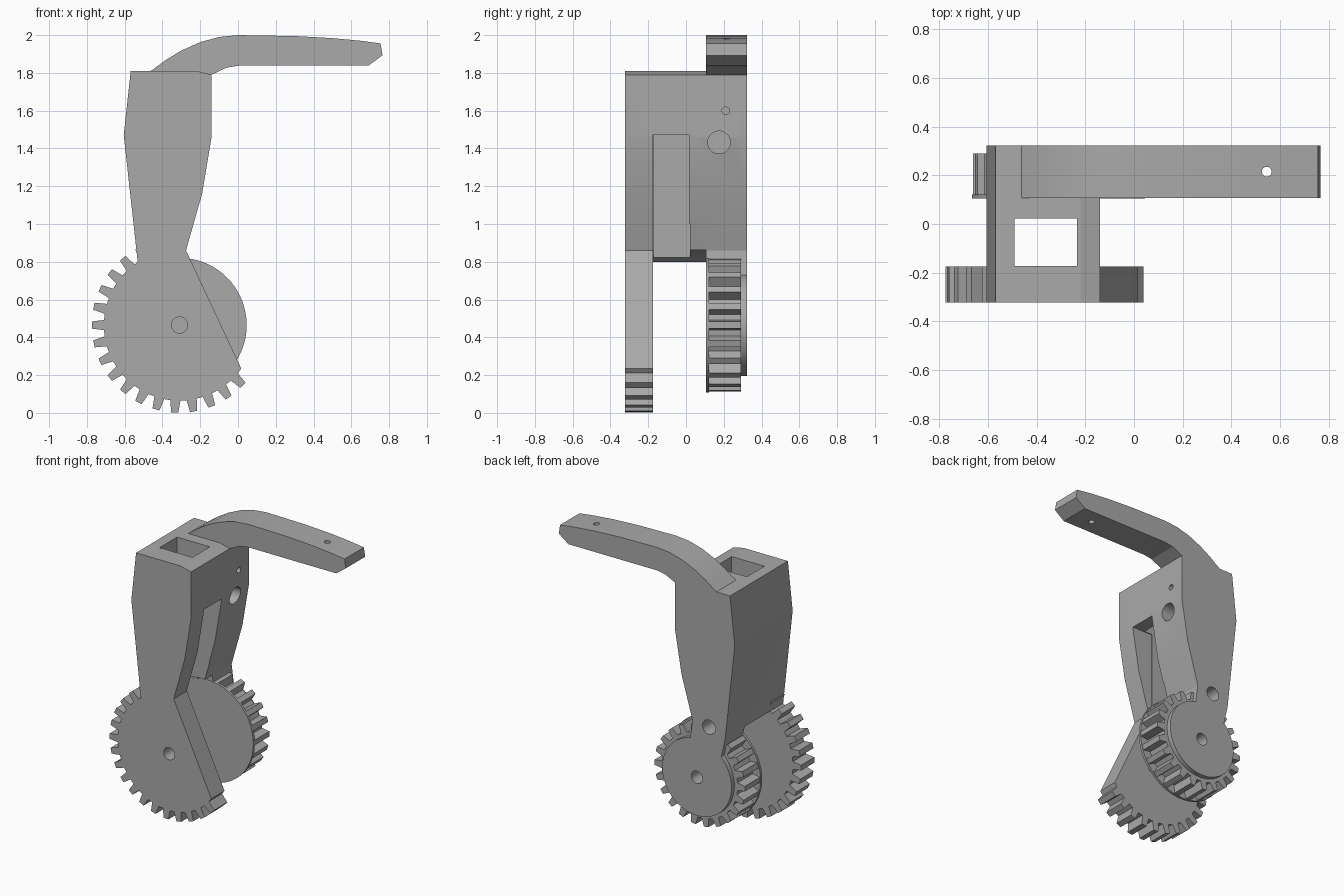
import bpy, bmesh, math
from mathutils import Matrix

if "Cube" in bpy.data.objects:
    bpy.data.objects.remove(bpy.data.objects["Cube"])

grey = bpy.data.materials.new("plain_grey")
grey.use_nodes = True
grey.diffuse_color = (0.4, 0.4, 0.4, 1)
grey.node_tree.nodes["Principled BSDF"].inputs["Base Color"].default_value = (0.4, 0.4, 0.4, 1)

AXLE = (-0.31, 0.465)
FRONT, BACK = -0.322, 0.322
PLATE_BACK = -0.175      # rear of the front gear plate
ARM_FRONT = 0.107        # front of the rear arm and gear


def add_object(name, bm):
    bmesh.ops.recalc_face_normals(bm, faces=bm.faces)
    mesh = bpy.data.meshes.new(name)
    bm.to_mesh(mesh)
    bm.free()
    mesh.materials.append(grey)
    ob = bpy.data.objects.new(name, mesh)
    bpy.context.collection.objects.link(ob)
    return ob


def extrude_profile(name, points, y0, y1):
    """Extrude an (x, z) outline along y."""
    bm = bmesh.new()
    face = bm.faces.new([bm.verts.new((x, y0, z)) for x, z in points])
    ext = bmesh.ops.extrude_face_region(bm, geom=[face])["geom"]
    bmesh.ops.translate(bm, vec=(0, y1 - y0, 0),
                        verts=[v for v in ext if isinstance(v, bmesh.types.BMVert)])
    return add_object(name, bm)


def box(name, x0, x1, y0, y1, z0, z1):
    return extrude_profile(name, [(x0, z0), (x1, z0), (x1, z1), (x0, z1)], y0, y1)


def disc(name, centre, radius, y0, y1, sides=64):
    pts = [(centre[0] + radius * math.cos(math.tau * i / sides),
            centre[1] + radius * math.sin(math.tau * i / sides)) for i in range(sides)]
    return extrude_profile(name, pts, y0, y1)


def rod(name, axis, centre, radius, depth):
    """Round cutter along x or z."""
    bm = bmesh.new()
    turn = Matrix.Rotation(math.pi / 2, 4, "Y") if axis == "X" else Matrix()
    bmesh.ops.create_cone(bm, cap_ends=True, segments=32, radius1=radius, radius2=radius,
                          depth=depth, matrix=Matrix.Translation(centre) @ turn)
    return add_object(name, bm)


def gear_outline(root, tip, teeth, base_half, tip_half, phase=0.0):
    """Toothed outline; half widths are lengths along the rim."""
    pts = []
    step = math.tau / teeth
    for i in range(teeth):
        a = phase + i * step
        b, t = base_half / root, tip_half / tip
        gap = step / 2
        for r, ang in ((root, a - b), (tip, a - t), (tip, a + t), (root, a + b), (root, a + gap)):
            pts.append((AXLE[0] + r * math.cos(ang), AXLE[1] + r * math.sin(ang)))
    return pts


def combine(ob, others, operation):
    """Apply booleans in turn and remove the helper objects."""
    for other in others:
        other.hide_render = True
        mod = ob.modifiers.new("join", "BOOLEAN")
        mod.operation, mod.solver, mod.object = operation, "EXACT", other
        bpy.context.view_layer.update()
        mesh = bpy.data.meshes.new_from_object(
            ob.evaluated_get(bpy.context.evaluated_depsgraph_get()))
        ob.modifiers.clear()
        ob.data = mesh
        bpy.data.objects.remove(other)


# Upright frame with gear clearance, vertical channel and side slot
frame = extrude_profile("frame", [
    (-0.568, 1.81), (-0.605, 1.47), (-0.53, 0.79), (-0.5, 0.66), (-0.25, 0.66),
    (-0.275, 0.86), (-0.19, 1.16), (-0.14, 1.46), (-0.14, 1.79), (-0.22, 1.81)], FRONT, BACK)
combine(frame, [
    disc("clearance", AXLE, 0.4, PLATE_BACK, ARM_FRONT, 96),
    box("channel", -0.49, -0.235, -0.172, 0.022, 0.5, 2.1),
    box("side_slot", -0.3, 0.1, -0.178, 0.016, 0.5, 1.47),
], "DIFFERENCE")

# Front gear, cut along a slanted straight edge
front_gear = extrude_profile(
    "front_gear", gear_outline(0.4, 0.464, 29, 0.027, 0.019, math.pi), FRONT, PLATE_BACK)
combine(front_gear, [extrude_profile(
    "slant_cut", [(-0.275, 0.86), (0.017, 0.236), (0.14, -0.03), (0.6, 0.2), (0.2, 1.2), (-0.275, 1.2)],
    -0.5, 0)], "DIFFERENCE")

# Top arm with a gentle curve and a blunt tip
arm = extrude_profile("arm", [
    (-0.465, 1.808), (-0.38, 1.87), (-0.3, 1.918), (-0.2, 1.963), (-0.1, 1.99), (0, 2.0),
    (0.3, 1.995), (0.5, 1.984), (0.65, 1.97), (0.755, 1.956), (0.765, 1.893), (0.69, 1.838),
    (0, 1.838), (-0.06, 1.828), (-0.14, 1.79), (-0.14, 1.7), (-0.4, 1.7)], ARM_FRONT, BACK)

# Rear hub plate
hub = disc("hub", AXLE, 0.27, 0.25, BACK)
combine(frame, [front_gear, arm, hub], "UNION")

# Rear gear with a thin front flange
rear_gear = extrude_profile("rear_gear", gear_outline(0.295, 0.352, 22, 0.027, 0.018), 0.115, 0.29)
combine(rear_gear, [disc("flange", AXLE, 0.356, ARM_FRONT - 0.002, 0.122)], "UNION")


# Axle, cable and fixing holes
def rear_axle_hole():
    return disc("rear_axle_hole", AXLE, 0.043, 0.16, 0.5, 32)


combine(frame, [
    disc("front_axle_hole", AXLE, 0.043, -0.5, 0, 32),
    rear_axle_hole(),
    disc("neck_hole", (-0.404, 0.843), 0.05, 0.15, 0.5, 32),
    rod("cable_hole", "X", (-0.15, 0.175, 1.432), 0.06, 0.4),
    rod("pin_hole", "X", (-0.15, 0.21, 1.6), 0.02, 0.4),
    rod("tip_hole", "Z", (0.545, 0.215, 1.9), 0.02, 0.6),
], "DIFFERENCE")
combine(rear_gear, [rear_axle_hole(),
                    disc("neck_hole", (-0.404, 0.843), 0.05, 0.15, 0.5, 32)], "DIFFERENCE")

# Crisp edges with smooth curves
for ob in (frame, rear_gear):
    bpy.ops.object.select_all(action="DESELECT")
    ob.select_set(True)
    bpy.context.view_layer.objects.active = ob
    bpy.ops.object.shade_smooth_by_angle(angle=math.radians(12))
